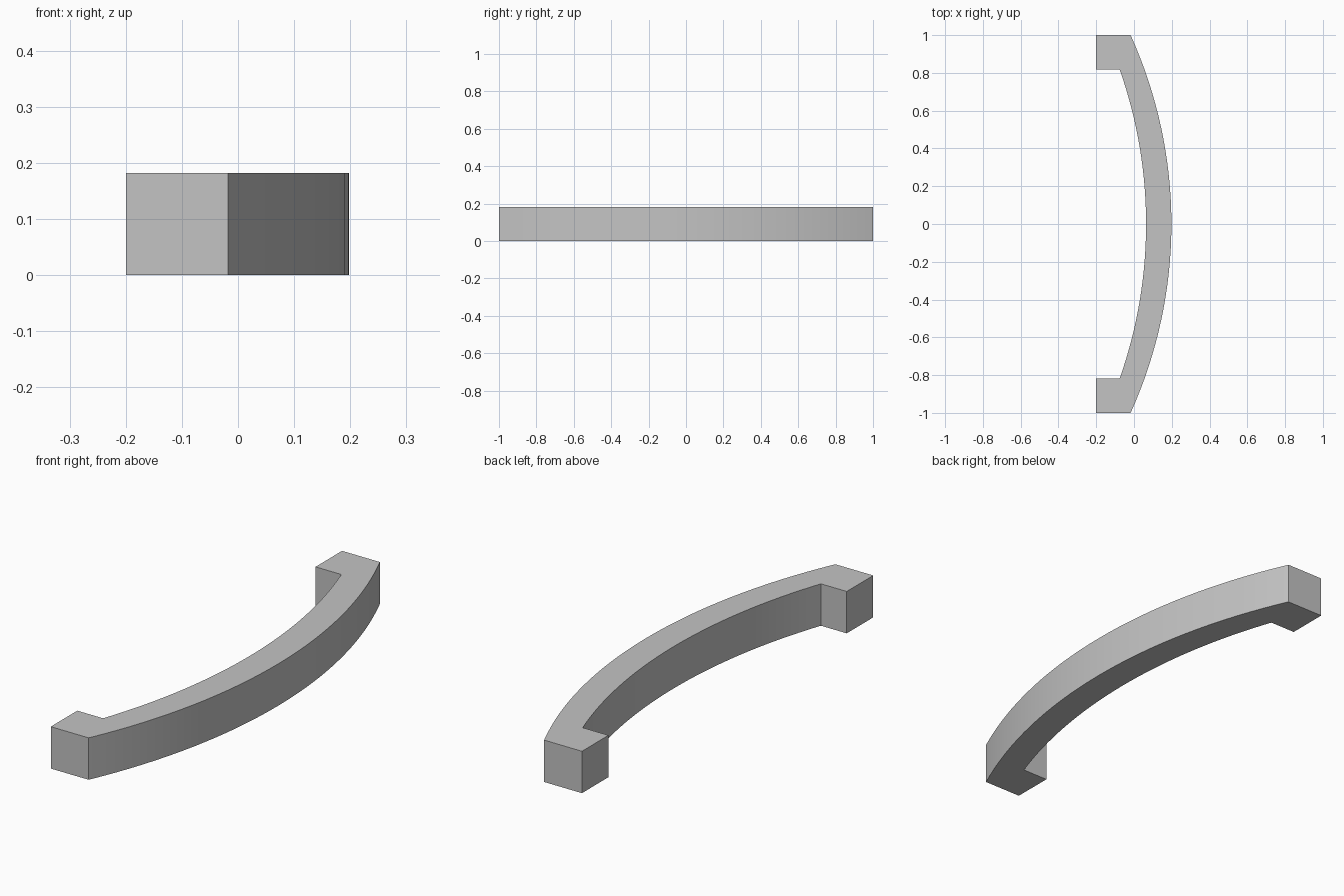
import bpy
import bmesh
from math import asin, sin, cos, radians

cube = bpy.data.objects.get("Cube")
if cube:
    bpy.data.objects.remove(cube, do_unlink=True)

HEIGHT = 0.182
BACK = -0.2
SEGMENTS = 32


def arc(crown_x, end_x, half_length):
    """Shallow arc bulging to +x, listed from -y to +y."""
    rise = crown_x - end_x
    radius = (half_length ** 2 + rise ** 2) / (2 * rise)
    sweep = asin(half_length / radius)
    angles = [sweep * (2 * i / SEGMENTS - 1) for i in range(SEGMENTS + 1)]
    return [(crown_x - radius * (1 - cos(a)), radius * sin(a)) for a in angles]


# Plan outline: outer bow, square foot, inner bow, square foot
outer = arc(0.198, -0.018, 1.0)
inner = arc(0.064, -0.076, 0.818)
outline = outer + [(BACK, 1.0), (BACK, 0.818)] + inner[::-1] + [(BACK, -0.818), (BACK, -1.0)]

# Extrude the outline into the handle
bm = bmesh.new()
base = bm.faces.new([bm.verts.new((x, y, 0)) for x, y in outline])
top = bmesh.ops.extrude_face_region(bm, geom=[base], use_keep_orig=True)
bmesh.ops.translate(bm, vec=(0, 0, HEIGHT),
                    verts=[g for g in top["geom"] if isinstance(g, bmesh.types.BMVert)])
bmesh.ops.recalc_face_normals(bm, faces=bm.faces)
mesh = bpy.data.meshes.new("bow_handle")
bm.to_mesh(mesh)
bm.free()
handle = bpy.data.objects.new("bow_handle", mesh)
bpy.context.collection.objects.link(handle)

# Plain grey finish
grey = bpy.data.materials.new("light_grey")
grey.use_nodes = True
colour = (0.55, 0.55, 0.55, 1)
grey.diffuse_color = colour
grey.node_tree.nodes["Principled BSDF"].inputs["Base Color"].default_value = colour
mesh.materials.append(grey)

# Smooth bows with crisp edges
bpy.ops.object.select_all(action="DESELECT")
handle.select_set(True)
bpy.context.view_layer.objects.active = handle
bpy.ops.object.shade_smooth_by_angle(angle=radians(20))
